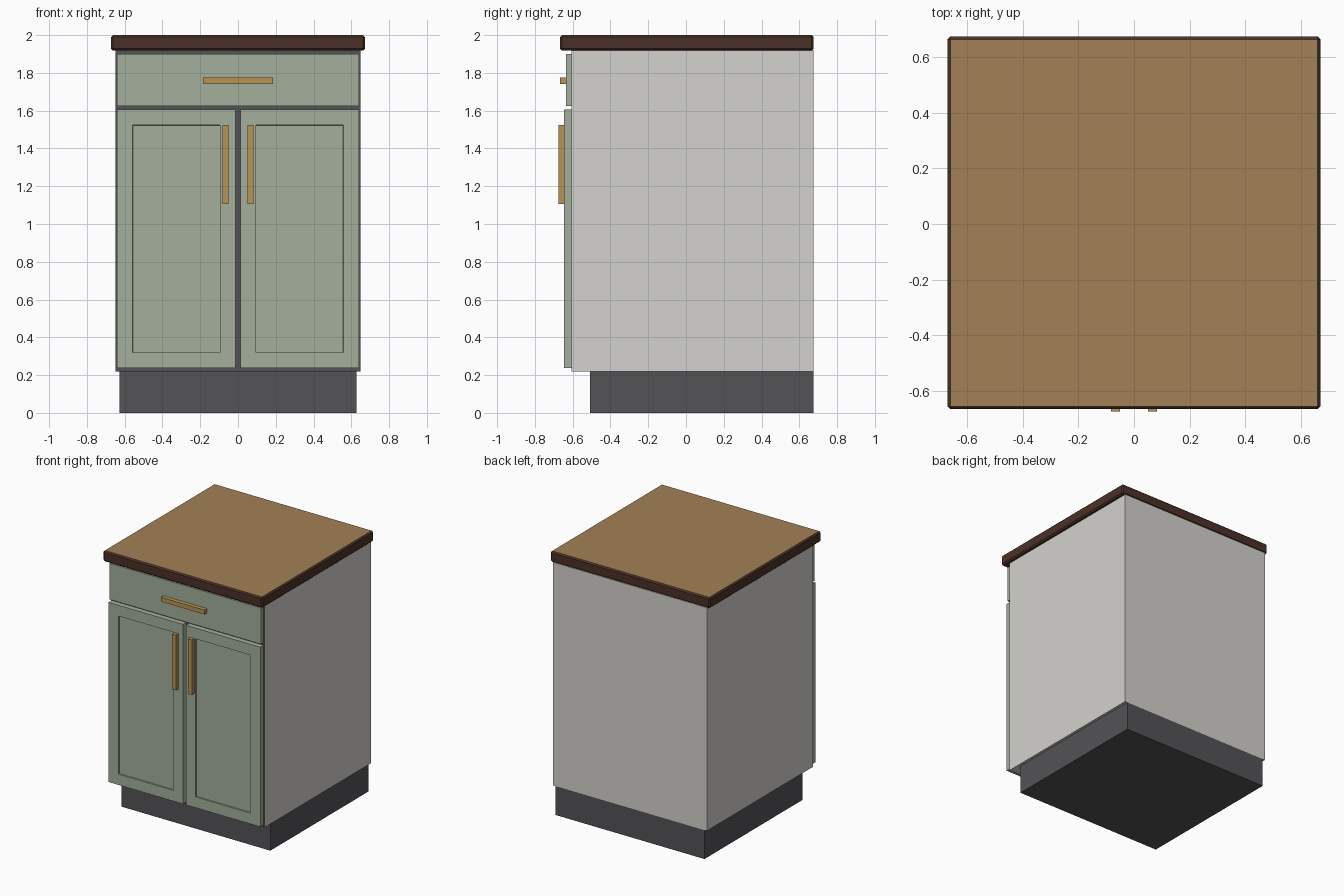
import bpy, bmesh

if "Cube" in bpy.data.objects:
    bpy.data.objects.remove(bpy.data.objects["Cube"])


def material(name, rgb):
    m = bpy.data.materials.new(name)
    m.diffuse_color = (*rgb, 1.0)
    m.use_nodes = True
    m.node_tree.nodes["Principled BSDF"].inputs["Base Color"].default_value = m.diffuse_color
    return m


GREEN = material("sage_green", (0.366, 0.429, 0.332))
PALE = material("pale_grey", (0.658, 0.645, 0.610))
DARK = material("charcoal", (0.087, 0.084, 0.093))
BRASS = material("brass", (0.479, 0.296, 0.089))
WOOD = material("warm_wood", (0.366, 0.216, 0.093))
EDGE = material("dark_wood", (0.070, 0.031, 0.021))


def box(name, x, y, z, mats, bevel=0.0, recess=None, accent=None):
    """Box from (min, max) ranges; recess = (margin, depth) sinks a front panel;
    accent = direction whose faces take the second material."""
    bm = bmesh.new()
    bmesh.ops.create_cube(bm, size=1.0)
    for v in bm.verts:
        for i, r in enumerate((x, y, z)):
            v.co[i] = r[1] if v.co[i] > 0 else r[0]
    if bevel:
        bmesh.ops.bevel(bm, geom=bm.edges[:], offset=bevel, segments=1, affect='EDGES')
    bm.normal_update()
    if recess:
        front = min(bm.faces, key=lambda f: f.normal.y)
        bmesh.ops.inset_region(bm, faces=[front], thickness=recess[0])
        bmesh.ops.inset_region(bm, faces=[front], thickness=0.002)
        for v in front.verts:
            v.co.y += recess[1]
    bm.normal_update()
    if accent:
        for f in bm.faces:
            d = sum(a * b for a, b in zip(f.normal, accent))
            f.material_index = 1 if d > 0.95 else 0
    me = bpy.data.meshes.new(name)
    bm.to_mesh(me)
    bm.free()
    for m in mats:
        me.materials.append(m)
    ob = bpy.data.objects.new(name, me)
    bpy.context.collection.objects.link(ob)
    return ob


# Plinth and carcass (charcoal front frame, pale sides and back)
box("plinth", (-0.628, 0.628), (-0.507, 0.674), (0, 0.22), [DARK])
box("carcass", (-0.648, 0.648), (-0.605, 0.674), (0.22, 1.92), [PALE, DARK], accent=(0, -1, 0))

# Worktop with chamfered dark edges and a warm top
box("worktop", (-0.672, 0.672), (-0.667, 0.675), (1.918, 2.0), [EDGE, WOOD],
    bevel=0.01, accent=(0, 0, 1))

# Drawer
box("drawer_front", (-0.64, 0.64), (-0.635, -0.605), (1.625, 1.90), [GREEN])
box("drawer_handle", (-0.184, 0.184), (-0.666, -0.635), (1.742, 1.775), [BRASS])

# Pair of doors with sunk panels and upright handles
for side, s in (("left", -1), ("right", 1)):
    box(side + "_door", sorted((s * 0.012, s * 0.64)), (-0.645, -0.605), (0.237, 1.606),
        [GREEN], recess=(0.116, 0.01))
    box(side + "_door_handle", sorted((s * 0.05, s * 0.083)), (-0.675, -0.645),
        (1.105, 1.525), [BRASS])
